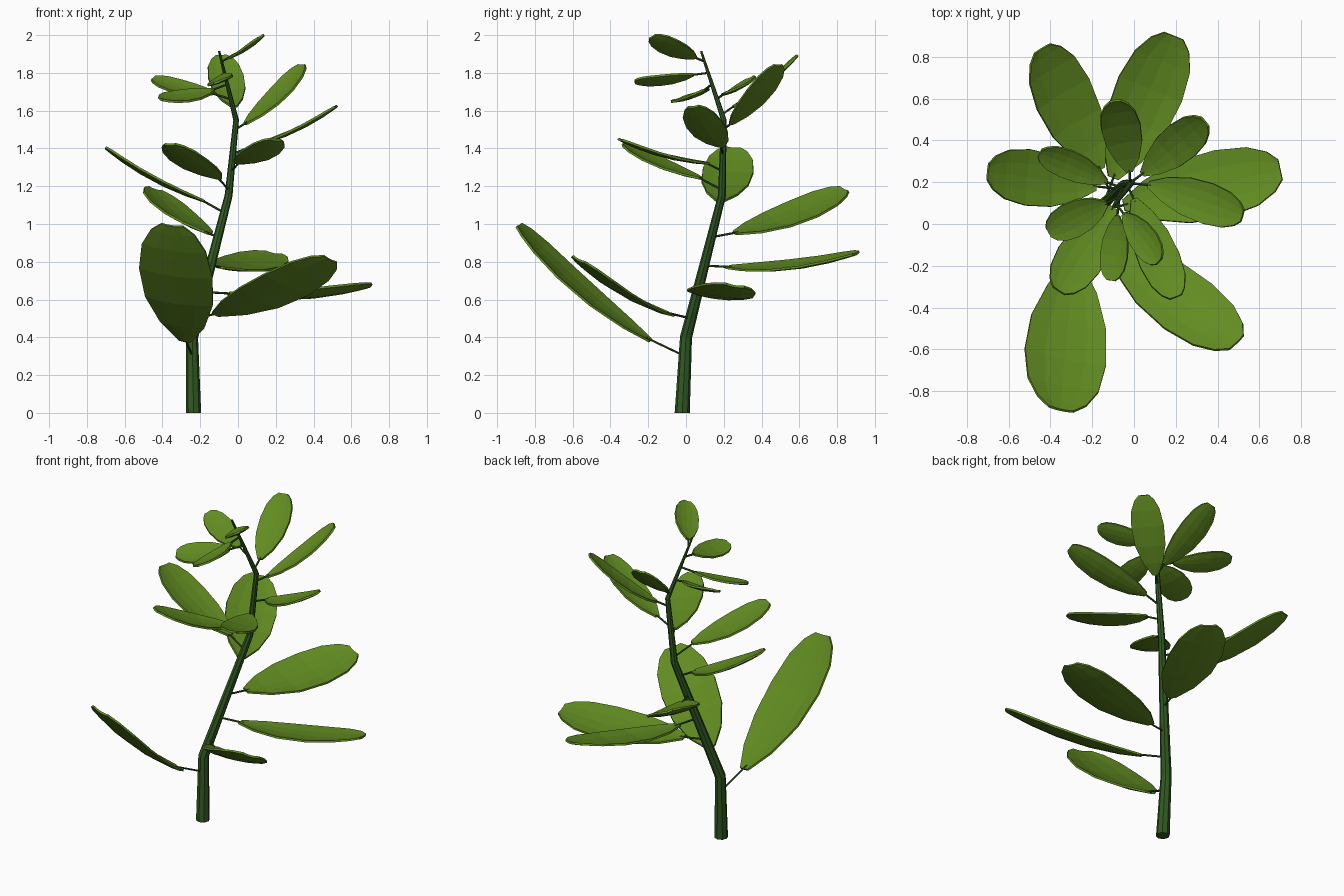
import bpy, bmesh, math
from mathutils import Vector

if "Cube" in bpy.data.objects:
    bpy.data.objects.remove(bpy.data.objects["Cube"])

def material(name, color):
    m = bpy.data.materials.new(name)
    m.diffuse_color = color
    m.use_nodes = True
    m.node_tree.nodes["Principled BSDF"].inputs["Base Color"].default_value = m.diffuse_color
    return m

LEAF = material("leaf_green", (0.12, 0.26, 0.015, 1))
STEM = material("stem_green", (0.03, 0.10, 0.015, 1))

def finish(name, bm, mat):
    bmesh.ops.recalc_face_normals(bm, faces=bm.faces)
    me = bpy.data.meshes.new(name)
    bm.to_mesh(me)
    bm.free()
    me.materials.append(mat)
    ob = bpy.data.objects.new(name, me)
    bpy.context.collection.objects.link(ob)
    return ob

def tube(name, pts, radii, sides, mat, level=False):
    # Tapered tube; level=True keeps the rings horizontal
    bm, rings = bmesh.new(), []
    for i, (p, r) in enumerate(zip(pts, radii)):
        d = pts[min(i + 1, len(pts) - 1)] - pts[max(i - 1, 0)]
        if level and i == 0:
            d = Vector((0, 0, 1))
        q = Vector((0, 0, 1)).rotation_difference(d)
        rings.append([bm.verts.new(p + q @ Vector((r * math.cos(a), r * math.sin(a), 0)))
                      for a in (2 * math.pi * k / sides for k in range(sides))])
    for a, b in zip(rings, rings[1:]):
        for k in range(sides):
            bm.faces.new((a[k], a[(k + 1) % sides], b[(k + 1) % sides], b[k]))
    bm.faces.new(rings[0])
    bm.faces.new(rings[-1])
    return finish(name, bm, mat)

# Main stem
PATH = [Vector(p) for p in ((-.235, -.02, 0), (-.243, 0, .4), (-.05, .19, 1.15),
                            (-.01, .2, 1.55), (-.1, .08, 1.915))]
tube("stem", PATH, (.04, .032, .021, .015, .006), 8, STEM, level=True)

def stem_at(z):
    for a, b in zip(PATH, PATH[1:]):
        if z <= b.z:
            return a.lerp(b, (z - a.z) / (b.z - a.z))
    return PATH[-1]

# Leaf outline: position along the blade, half width
OUTLINE = ((0, .16), (.16, .6), (.38, .92), (.62, 1), (.82, .87), (.94, .6), (1, .3))

def leaf(n, attach, base, tip, width, roll):
    base, tip = Vector(base), Vector(tip)
    axis = tip - base
    length = axis.length
    d = axis.normalized()
    side = d.cross(Vector((0, 0, 1))).normalized()
    up = side.cross(d)
    a = math.radians(roll)
    w = side * math.cos(a) + up * math.sin(a)
    nrm = w.cross(d)
    bm, rows = bmesh.new(), []
    for t, hw in OUTLINE:
        mid = base + axis * t - nrm * (.05 * length * 4 * t * (1 - t))
        rows.append([bm.verts.new(mid + w * (u * hw * width / 2) + nrm * (.06 * width * hw * u * u))
                     for u in (-1, -.5, 0, .5, 1)])
    for r, s in zip(rows, rows[1:]):
        for k in range(4):
            bm.faces.new((r[k], r[k + 1], s[k + 1], s[k]))
    ob = finish(f"leaf_{n}", bm, LEAF)
    mod = ob.modifiers.new("thickness", "SOLIDIFY")
    mod.thickness = .012
    mod.offset = 0
    # Leaf stalk
    tube(f"leaf_stalk_{n}", [stem_at(attach), base + d * (.03 * length)], (.006, .006), 6, STEM)

# Attachment height, blade base, blade tip, width, roll
LEAVES = (
    (.30, (-.28, -.19, .38), (-.35, -.89, .99), .40, 10),
    (.50, (-.12, -.08, .52), (.49, -.57, .81), .33, 21),
    (.64, (-.05, .09, .63), (.70, .26, .67), .33, 9),
    (.78, (-.10, .22, .77), (.19, .90, .84), .33, -10),
    (.93, (-.16, .26, .95), (-.44, .84, 1.18), .30, -16),
    (1.06, (-.18, .18, 1.12), (-.70, .25, 1.40), .27, -5),
    (1.18, (-.10, .08, 1.24), (-.36, -.32, 1.42), .23, 0),
    (1.28, (0, .12, 1.32), (.20, -.35, 1.445), .20, 6),
    (1.37, (.07, .19, 1.41), (.52, .04, 1.62), .20, -8),
    (1.50, (.04, .24, 1.53), (.34, .49, 1.84), .19, 0),
    (1.58, (-.02, .25, 1.62), (-.09, .59, 1.89), .19, 5),
    (1.66, (-.13, .20, 1.69), (-.45, .34, 1.77), .15, 22),
    (1.74, (-.13, .10, 1.71), (-.41, -.04, 1.66), .18, 17),
    (1.80, (-.08, .04, 1.79), (-.11, -.27, 1.75), .14, -20),
    (1.86, (-.05, .05, 1.88), (.12, -.18, 1.99), .15, -24),
)
for i, spec in enumerate(LEAVES, 1):
    leaf(i, *spec)
